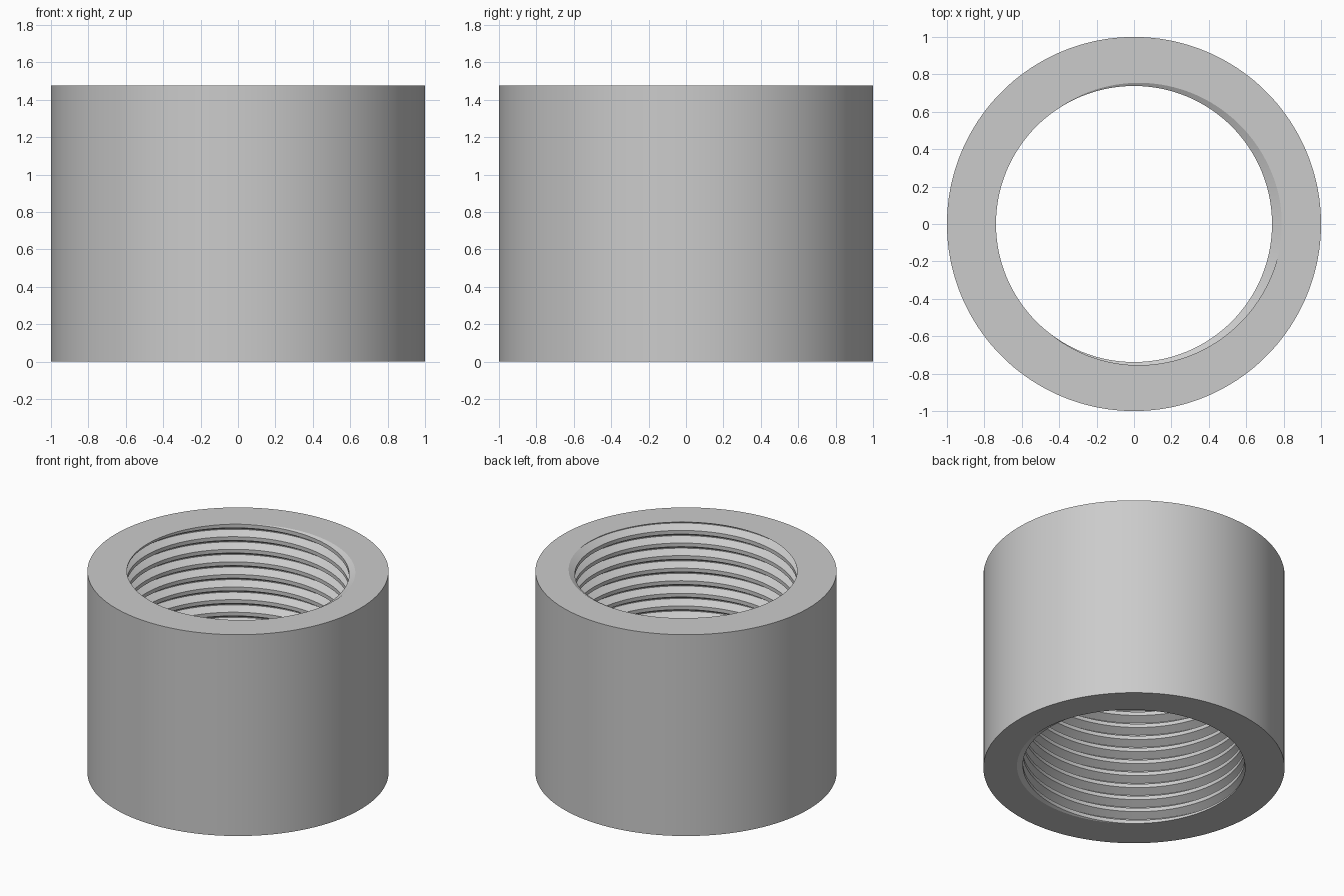
import bpy, bmesh
from math import cos, sin, pi, radians

cube = bpy.data.objects.get("Cube")
if cube:
    bpy.data.objects.remove(cube, do_unlink=True)

OUTER, MINOR, MAJOR = 1.0, 0.738, 0.79
HEIGHT, TURNS, SIDES = 1.475, 16, 180
PITCH = HEIGHT / TURNS
ROOT, CREST = 0.027, 0.352        # half widths of the groove, in pitches


def bore_radius(turn, z):
    """Radius of the threaded bore at a fraction of a turn and a height."""
    u = (z / PITCH - turn) % 1.0
    d = min(u, 1.0 - u)
    t = min(max((d - ROOT) / (CREST - ROOT), 0.0), 1.0)
    return MAJOR + (MINOR - MAJOR) * t


def section(turn):
    """Closed wall section: outer bottom, thread upwards, outer top."""
    points = [(OUTER, 0.0)]
    for m in range(-2, TURNS + 2):
        for b in (-CREST, -ROOT, ROOT, CREST):
            z = min(max(PITCH * (turn + m + b), 0.0), HEIGHT)
            points.append((bore_radius(turn, z), z))
    points.append((OUTER, HEIGHT))
    return points


# Sweep the section once round, then weld the seam and the trimmed thread ends
bm = bmesh.new()
columns = []
for i in range(SIDES + 1):
    turn = i / SIDES
    a = 2 * pi * turn
    columns.append([bm.verts.new((r * cos(a), r * sin(a), z)) for r, z in section(turn)])
for left, right in zip(columns, columns[1:]):
    n = len(left)
    for k in range(n):
        j = (k + 1) % n
        bm.faces.new((left[k], right[k], right[j], left[j]))
bmesh.ops.remove_doubles(bm, verts=bm.verts, dist=0.00002)
bmesh.ops.recalc_face_normals(bm, faces=bm.faces)

mesh = bpy.data.meshes.new("threaded_sleeve")
bm.to_mesh(mesh)
bm.free()
sleeve = bpy.data.objects.new("threaded_sleeve", mesh)
bpy.context.collection.objects.link(sleeve)

# Plain grey metal
grey = bpy.data.materials.new("light_grey")
grey.use_nodes = True
colour = (0.6, 0.6, 0.6, 1.0)
grey.diffuse_color = colour
grey.node_tree.nodes["Principled BSDF"].inputs["Base Color"].default_value = colour
mesh.materials.append(grey)

# Smooth walls with crisp thread edges
bpy.ops.object.select_all(action='DESELECT')
sleeve.select_set(True)
bpy.context.view_layer.objects.active = sleeve
bpy.ops.object.shade_smooth_by_angle(angle=radians(20))
